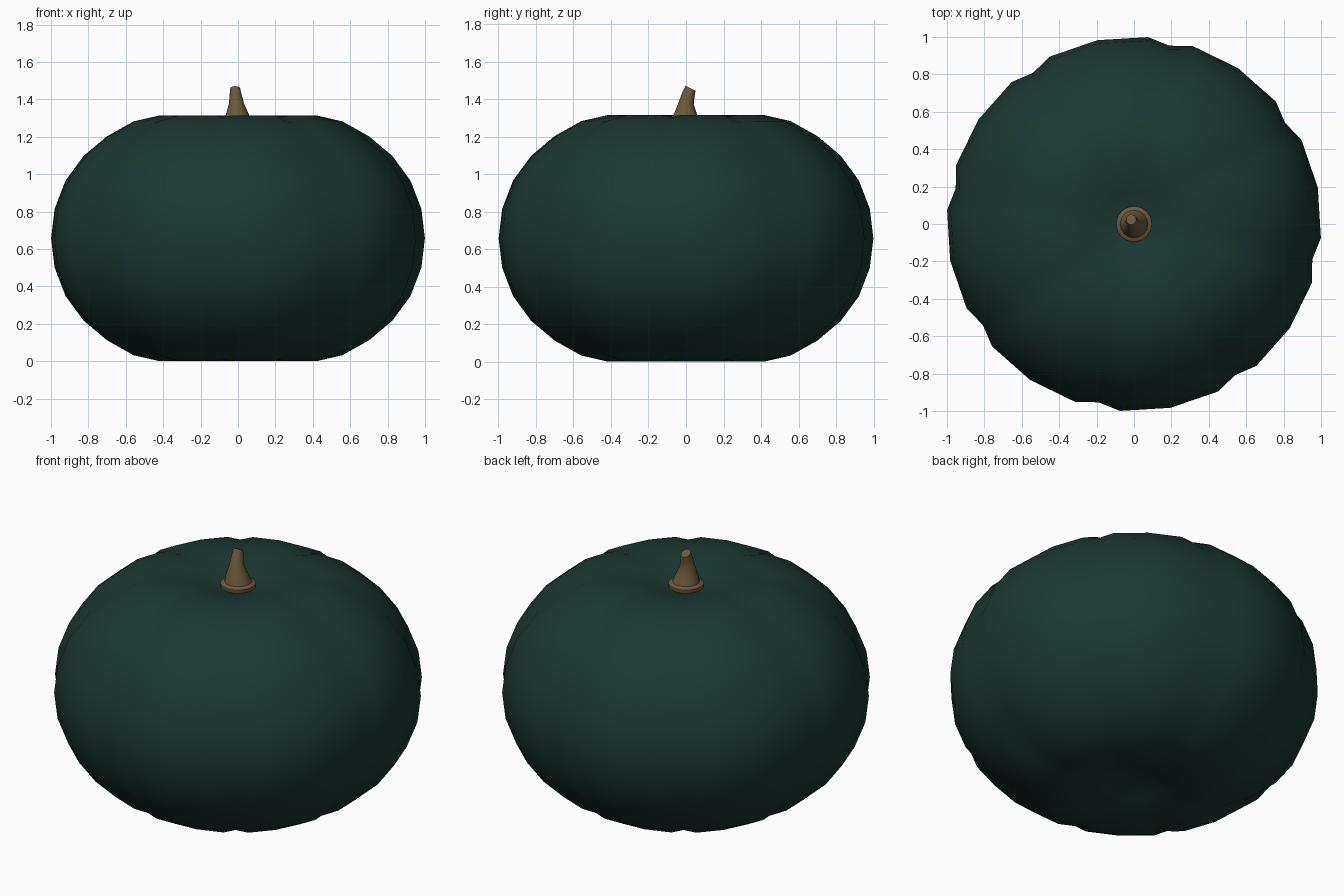
import bpy, bmesh
from math import sin, cos, pi, radians
from mathutils import Vector

if "Cube" in bpy.data.objects:
    bpy.data.objects.remove(bpy.data.objects["Cube"])


def material(name, color):
    m = bpy.data.materials.new(name)
    m.diffuse_color = (*color, 1)
    m.use_nodes = True
    m.node_tree.nodes["Principled BSDF"].inputs["Base Color"].default_value = m.diffuse_color
    return m


def loft(name, rings, mat, angle):
    """Skin a list of equal rings and close both ends with a fan or cap."""
    bm = bmesh.new()
    loops = [[bm.verts.new(p) for p in ring] for ring in rings]
    n = len(loops[0])
    for a, b in zip(loops, loops[1:]):
        for i in range(n):
            j = (i + 1) % n
            bm.faces.new((a[i], a[j], b[j], b[i]))
    for loop in (loops[0], loops[-1]):
        centre = bm.verts.new(sum((v.co for v in loop), Vector()) / n)
        for i in range(n):
            bm.faces.new((loop[i], loop[(i + 1) % n], centre))
    bmesh.ops.recalc_face_normals(bm, faces=bm.faces[:])
    mesh = bpy.data.meshes.new(name)
    bm.to_mesh(mesh)
    bm.free()
    ob = bpy.data.objects.new(name, mesh)
    bpy.context.collection.objects.link(ob)
    mesh.materials.append(mat)
    bpy.ops.object.select_all(action='DESELECT')
    ob.select_set(True)
    bpy.context.view_layer.objects.active = ob
    bpy.ops.object.shade_smooth_by_angle(angle=radians(angle))
    return ob


# Pumpkin body: half profile (radius, height above middle), dimpled poles
MID = 0.657
half = [(1.002, 0), (0.983, 0.157), (0.925, 0.308), (0.828, 0.44),
        (0.703, 0.545), (0.56, 0.625), (0.42, 0.657), (0.28, 0.645),
        (0.17, 0.615), (0.08, 0.585)]
profile = [(r, -z) for r, z in half[:0:-1]] + half

# Eight lobes, each with three rib points and one groove point
columns = []
for k in range(8):
    for offset, groove in ((-22.5, 1), (-15.5, 0), (0, 0), (15.5, 0)):
        columns.append((radians(11.25 + 45 * k + offset), groove))

body_rings = []
for r, z in profile:
    ring = []
    for a, groove in columns:
        s = 0.97 if groove else 1
        zs = 0.985 if groove and r > 0.3 else 1
        ring.append((r * s * cos(a), r * s * sin(a), MID + z * zs))
    body_rings.append(ring)
loft("pumpkin_body", body_rings, material("dark_green", (0.012, 0.038, 0.032)), 60)

# Stem: flared foot, narrowing neck, tilted tip (x, y, z, radius, slope)
stem = [(0, 0, 1.235, 0.088, 0), (0, 0, 1.25, 0.096, 0),
        (0, 0, 1.268, 0.096, 0), (0, 0, 1.278, 0.074, 0),
        (-0.003, -0.003, 1.315, 0.063, 0), (-0.008, 0.0, 1.375, 0.041, -0.1),
        (-0.012, 0.012, 1.42, 0.033, -0.35), (-0.015, 0.024, 1.457, 0.027, -0.5)]
SIDES = 16
stem_rings = [[(x + r * cos(2 * pi * i / SIDES),
                y + r * sin(2 * pi * i / SIDES),
                z + slope * r * sin(2 * pi * i / SIDES)) for i in range(SIDES)]
              for x, y, z, r, slope in stem]
loft("stem", stem_rings, material("stem_brown", (0.15, 0.1, 0.045)), 35)
